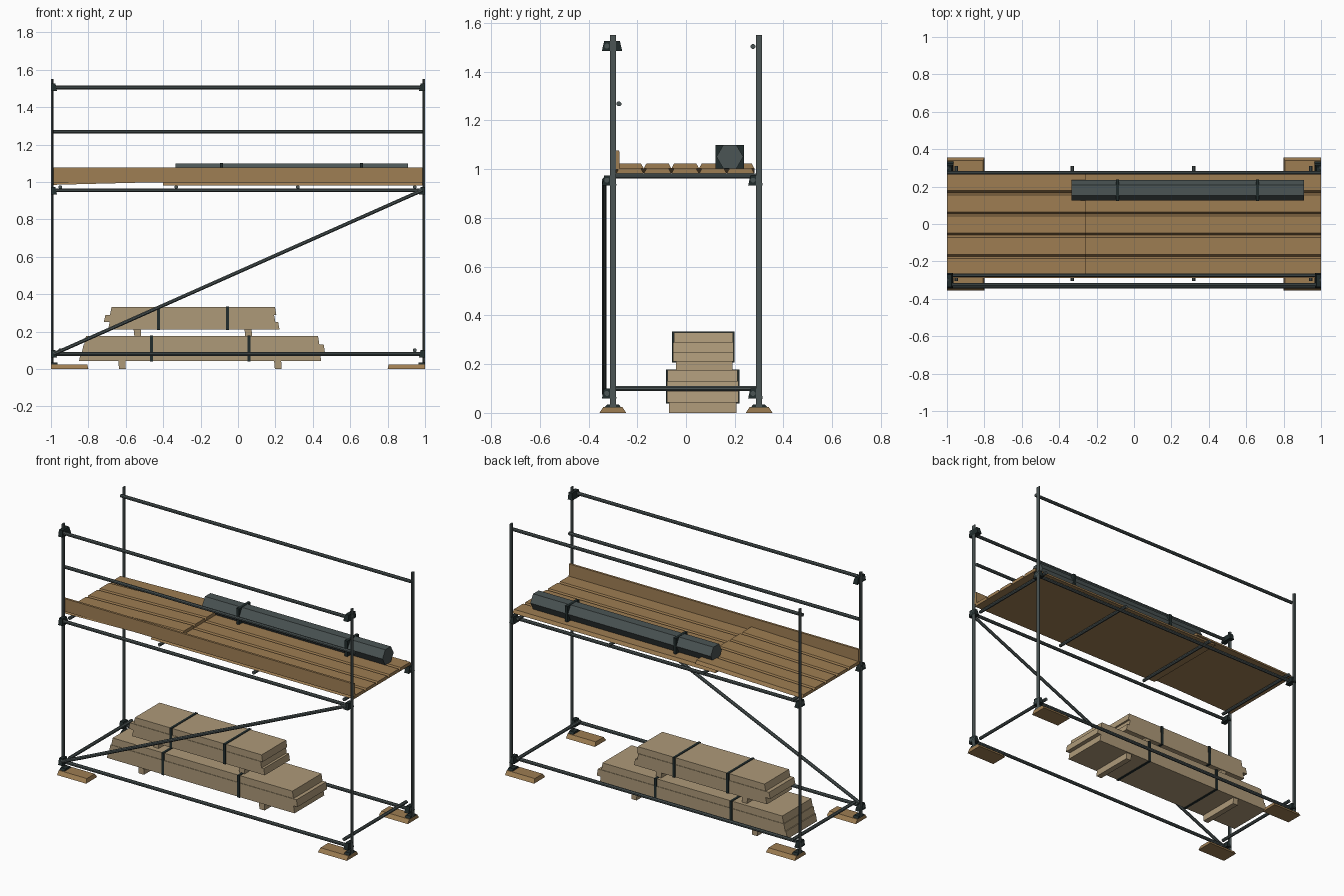
import bpy, bmesh, math
from mathutils import Vector

if "Cube" in bpy.data.objects:
    bpy.data.objects.remove(bpy.data.objects["Cube"])


def material(name, rgb):
    m = bpy.data.materials.new(name)
    m.diffuse_color = (*rgb, 1)
    m.use_nodes = True
    m.node_tree.nodes["Principled BSDF"].inputs["Base Color"].default_value = m.diffuse_color
    return m


STEEL = material("grey steel", (0.07, 0.09, 0.09))
DARK = material("dark fittings", (0.015, 0.025, 0.025))
PLANK = material("brown planks", (0.34, 0.205, 0.085))
TIMBER = material("pale timber", (0.42, 0.32, 0.19))


def loft(name, ring_a, ring_b, mat):
    """Closed solid between two matching rings of points."""
    bm = bmesh.new()
    a = [bm.verts.new(p) for p in ring_a]
    b = [bm.verts.new(p) for p in ring_b]
    n = len(a)
    bm.faces.new(a)
    bm.faces.new(b)
    for i in range(n):
        bm.faces.new((a[i], a[(i + 1) % n], b[(i + 1) % n], b[i]))
    bmesh.ops.recalc_face_normals(bm, faces=bm.faces)
    mesh = bpy.data.meshes.new(name)
    bm.to_mesh(mesh)
    bm.free()
    mesh.materials.append(mat)
    ob = bpy.data.objects.new(name, mesh)
    bpy.context.collection.objects.link(ob)
    return ob


def block(name, x, y, z, mat, in_x=(0, 0), in_y=0):
    """Box from ranges; the top is pulled in at each x end and both y sides."""
    def ring(x0, x1, y0, y1, h):
        return [(x0, y0, h), (x1, y0, h), (x1, y1, h), (x0, y1, h)]
    return loft(name, ring(*x, *y, z[0]),
                ring(x[0] + in_x[0], x[1] - in_x[1], y[0] + in_y, y[1] - in_y, z[1]), mat)


def tube(name, p, q, r=0.0105, mat=STEEL, sides=8, turn=math.pi / 8):
    p, q = Vector(p), Vector(q)
    d = (q - p).normalized()
    u = d.cross(Vector((0, 0, 1))).normalized()
    v = u.cross(d)
    ring = [u * r * math.cos(t) + v * r * math.sin(t)
            for t in (turn + i * math.tau / sides for i in range(sides))]
    return loft(name, [p + o for o in ring], [q + o for o in ring], mat)


# Uprights are half tubes on the end planes, with base plates and sole boards
for s in (-1, 1):
    for y in (-0.3, 0.3):
        half = [(s * (1 - 0.0125 * math.sin(i * math.pi / 4)),
                 y + 0.0125 * math.cos(i * math.pi / 4)) for i in range(5)]
        loft("upright", [(a, b, 0.025) for a, b in half],
             [(a, b, 1.55) for a, b in half], STEEL)
        xs = sorted((s, s * 0.965))
        block("base_plate", xs, (y - 0.035, y + 0.035), (0.022, 0.035), DARK, in_y=0.012)
        xs = sorted((s, s * 0.8))
        block("sole_board", xs, (y - 0.055, y + 0.055), (0, 0.024), PLANK,
              in_x=(0.006, 0) if s > 0 else (0, 0.006), in_y=0.016)

# Lengthwise tubes
for name, y, z in (("front_ledger", -0.325, 0.08), ("front_ledger", -0.325, 0.955),
                   ("back_ledger", 0.275, 0.08), ("back_ledger", 0.275, 0.955),
                   ("front_top_rail", -0.325, 1.505), ("front_mid_rail", -0.275, 1.268),
                   ("back_top_rail", 0.275, 1.503)):
    tube(name, (-1, y, z), (1, y, z))
tube("diagonal_brace", (-0.985, -0.335, 0.08), (0.985, -0.335, 0.955))

# Crosswise tubes
for x, z in ((-0.95, 0.1), (0.945, 0.1), (-0.95, 0.972), (-0.33, 0.972),
             (0.32, 0.972), (0.945, 0.972)):
    tube("transom", (x, -0.305, z), (x, 0.31, z))

# Couplers at the tube joints
for s in (-1, 1):
    xs = sorted((s, s * 0.968))
    taper = (0.008, 0) if s > 0 else (0, 0.008)
    for y0, y1, z in ((-0.345, -0.285, 0.08), (-0.345, -0.285, 0.953),
                      (0.255, 0.315, 0.08), (0.255, 0.315, 0.953),
                      (-0.345, -0.262, 1.505)):
        block("coupler", xs, (y0, y1), (z - 0.02, z + 0.02), DARK, taper, 0.009)

# Deck planks: a level run, and a shorter run that rests on its end
edges = [-0.287 + i * 0.1135 for i in range(6)]
for y0, y1 in zip(edges, edges[1:]):
    def section(x, z):
        return [(x, y0, z), (x, y1, z), (x, y1 - 0.011, z + 0.02), (x, y0 + 0.011, z + 0.02)]
    loft("deck_plank_long", section(-0.4, 0.982), section(1, 0.982), PLANK)
    loft("deck_plank_short", section(-1, 0.984), section(-0.26, 1.003), PLANK)

# Toe board along the front edge
block("toe_board", (-1, 1), (-0.29, -0.272), (0.998, 1.077), PLANK, in_y=0.002)

# Hexagonal roll on the deck with square straps
tube("hexagonal_roll", (-0.335, 0.18, 1.051), (0.91, 0.18, 1.051), 0.055, sides=6, turn=0)
for x in (-0.088, 0.66):
    block("roll_strap", (x - 0.009, x + 0.009), (0.122, 0.238), (1.0, 1.1), DARK)

# Timber stacks: boards, bearers and straps
STACKS = (
    dict(boards=((-0.85, 0.445, 0.042, 0.087), (-0.835, 0.465, 0.087, 0.13),
                 (-0.822, 0.435, 0.13, 0.175)), y=(-0.078, 0.215),
         bearers=(-0.618, 0.215), bz=(0, 0.042), by=(-0.07, 0.207),
         straps=(-0.463, 0.06)),
    dict(boards=((-0.695, 0.222, 0.21, 0.25), (-0.718, 0.2, 0.25, 0.288),
                 (-0.685, 0.205, 0.288, 0.33)), y=(-0.053, 0.195),
         bearers=(-0.536, 0.057), bz=(0.175, 0.21), by=(-0.042, 0.19),
         straps=(-0.425, -0.055)))
for st in STACKS:
    y0, y1 = st["y"]
    for i, (x0, x1, z0, z1) in enumerate(st["boards"]):
        d = 0.003 * (i == 2)
        block("timber_board", (x0, x1), (y0 + d, y1 - d), (z0, z1), TIMBER,
              in_x=(0.009, 0.007))
    for x in st["bearers"]:
        block("timber_bearer", (x - 0.018, x + 0.018), st["by"], st["bz"], TIMBER,
              in_x=(-0.004, 0.002))
    z0, z1 = st["boards"][0][2], st["boards"][2][3]
    for x in st["straps"]:
        block("timber_strap", (x - 0.008, x + 0.008), (y0 - 0.004, y1 + 0.004),
              (z0 - 0.003, z1 + 0.003), DARK)
